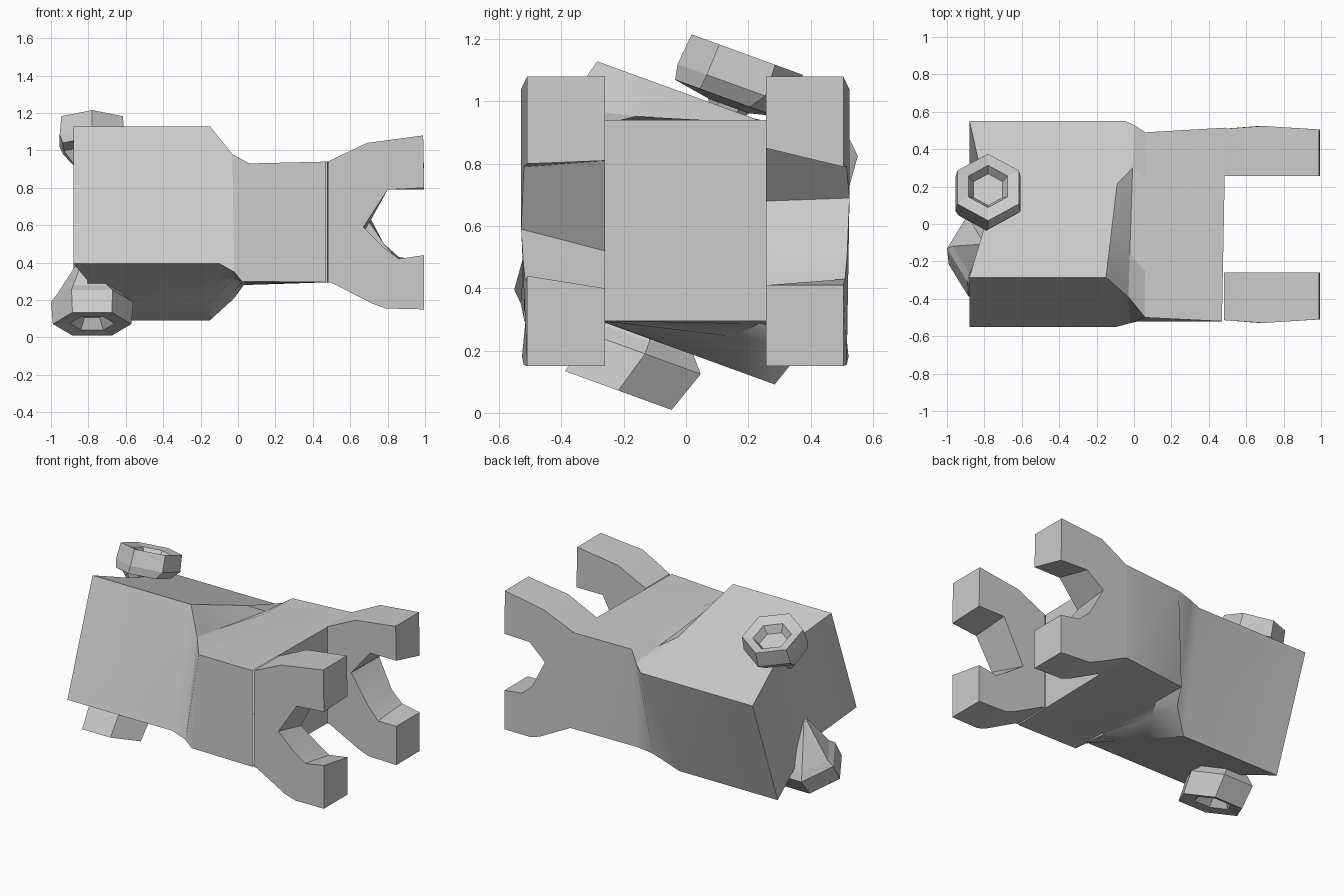
import bpy, bmesh, math
from mathutils import Vector

cube = bpy.data.objects.get("Cube")
if cube:
    bpy.data.objects.remove(cube, do_unlink=True)

grey = bpy.data.materials.new("light grey")
grey.use_nodes = True
grey.diffuse_color = (0.6, 0.6, 0.6, 1)
grey.node_tree.nodes["Principled BSDF"].inputs["Base Color"].default_value = (0.6, 0.6, 0.6, 1)

TILT = math.radians(20)  # the head is rolled about the long axis
CENTRE_Z = 0.61


def tilted(x, u, w):
    """Point in the rolled frame of the head."""
    c, s = math.cos(TILT), math.sin(TILT)
    return Vector((x, c * u + s * w, CENTRE_Z - s * u + c * w))


def loft(name, rings, start, end, closed=True, smooth=True):
    """Skin through rings of equal point count; start and end list the cap faces."""
    bm = bmesh.new()
    loops = [[bm.verts.new(p) for p in ring] for ring in rings]
    count = len(loops[0])
    for a, b in zip(loops, loops[1:]):
        for i in range(count if closed else count - 1):
            j = (i + 1) % count
            bm.faces.new((a[i], a[j], b[j], b[i]))
    for loop, caps in ((loops[0], start), (loops[-1], end)):
        for cap in caps:
            bm.faces.new([loop[i] for i in cap])
    bmesh.ops.recalc_face_normals(bm, faces=bm.faces[:])
    mesh = bpy.data.meshes.new(name)
    bm.to_mesh(mesh)
    bm.free()
    obj = bpy.data.objects.new(name, mesh)
    bpy.context.collection.objects.link(obj)
    mesh.materials.append(grey)
    if smooth:
        bpy.ops.object.select_all(action='DESELECT')
        obj.select_set(True)
        bpy.context.view_layer.objects.active = obj
        bpy.ops.object.shade_smooth_by_angle(angle=math.radians(25))


def section(a, b, c, d, near=0.25, far=0.75, dent=0.0):
    """Four-cornered section with two extra points on its top and bottom edges."""
    a, b, c, d = (Vector(p) for p in (a, b, c, d))
    push = Vector((dent, 0, 0))
    return [a, a.lerp(b, near) + push, a.lerp(b, far) + push, b,
            c, d.lerp(c, far) + push, d.lerp(c, near) + push, d]


# Head and body: one skin, grooved at the rear, twisting upright at the neck
MIDDLE = [1, 2, 5, 6]
loft("head_and_body", [
    section(tilted(-0.88, -0.445, 0.39), tilted(-0.88, 0.445, 0.39),
            tilted(-0.88, 0.445, -0.39), tilted(-0.88, -0.445, -0.39), 0.3, 0.6, 0.075),
    section(tilted(-0.15, -0.445, 0.39), tilted(-0.05, 0.445, 0.39),
            tilted(-0.15, 0.445, -0.39), tilted(-0.1, -0.445, -0.39), 0.3, 0.6),
    section((-0.03, -0.39, 0.98), (0.0, 0.53, 0.87), (-0.02, 0.38, 0.21), (-0.02, -0.53, 0.35)),
    section((0.06, -0.5, 0.93), (0.06, 0.49, 0.93), (0.03, 0.48, 0.28), (0.02, -0.52, 0.3)),
    section((0.47, -0.52, 0.94), (0.49, 0.515, 0.94),
            (0.49, 0.515, 0.295), (0.47, -0.52, 0.295)),
], [[0, 1, 6, 7], MIDDLE, [2, 3, 4, 5]], [MIDDLE])

# Legs: one forked plate on each side, open where it joins the body
TOP = [(0.48, 0.94), (0.69, 1.04), (0.99, 1.08)]
BOTTOM = [(0.995, 0.15), (0.79, 0.155), (0.72, 0.18), (0.5, 0.293), (0.48, 0.295)]


def fork(y, notch_z, apex, bulge=0.0):
    notch_x = [0.995, 0.8, apex, 0.78, 0.86, 0.995]
    points = TOP + list(zip(notch_x, notch_z)) + BOTTOM
    return [(x, y + bulge * max(0, 1 - abs(x - 0.68) * 4), z) for x, z in points]


def legs(name, outer, inner):
    outline = [range(len(outer))]
    loft(name, [outer, inner], outline, outline, closed=False)


legs("front_legs", fork(-0.51, [0.8, 0.79, 0.59, 0.48, 0.42, 0.44], 0.67, -0.02),
     fork(-0.26, [0.81, 0.81, 0.52, 0.43, 0.38, 0.4], 0.65))
legs("back_legs", fork(0.505, [0.79, 0.79, 0.69, 0.5, 0.43, 0.41], 0.68, 0.02),
     fork(0.257, [0.85, 0.85, 0.68, 0.5, 0.41, 0.41], 0.66))


# Ears: stalk, six-sided cup and hollow
def ear(name, side, turn, stations):
    rings = []
    for x, u, r, w in stations:
        angles = [turn + k * math.pi / 3 for k in range(6)]
        rings.append([tilted(x + r * math.cos(a), u + r * math.sin(a), side * w)
                      for a in angles])
    loft(name, rings, [range(6)], [range(6)], smooth=False)


ear("upper_ear", 1, math.pi / 6, [
    (-0.85, 0.0, 0.02, 0.32), (-0.87, 0.0, 0.07, 0.4), (-0.79, -0.02, 0.17, 0.42),
    (-0.78, 0.0, 0.2, 0.47), (-0.78, 0.0, 0.19, 0.575), (-0.78, 0.01, 0.12, 0.56),
    (-0.78, 0.01, 0.09, 0.51)])
ear("lower_ear", -1, 0.0, [
    (-0.8, -0.05, 0.02, 0.18), (-0.79, 0.02, 0.18, 0.4),
    (-0.78, 0.02, 0.22, 0.44), (-0.78, -0.02, 0.21, 0.58), (-0.78, 0.0, 0.12, 0.57),
    (-0.78, 0.0, 0.08, 0.51)])
